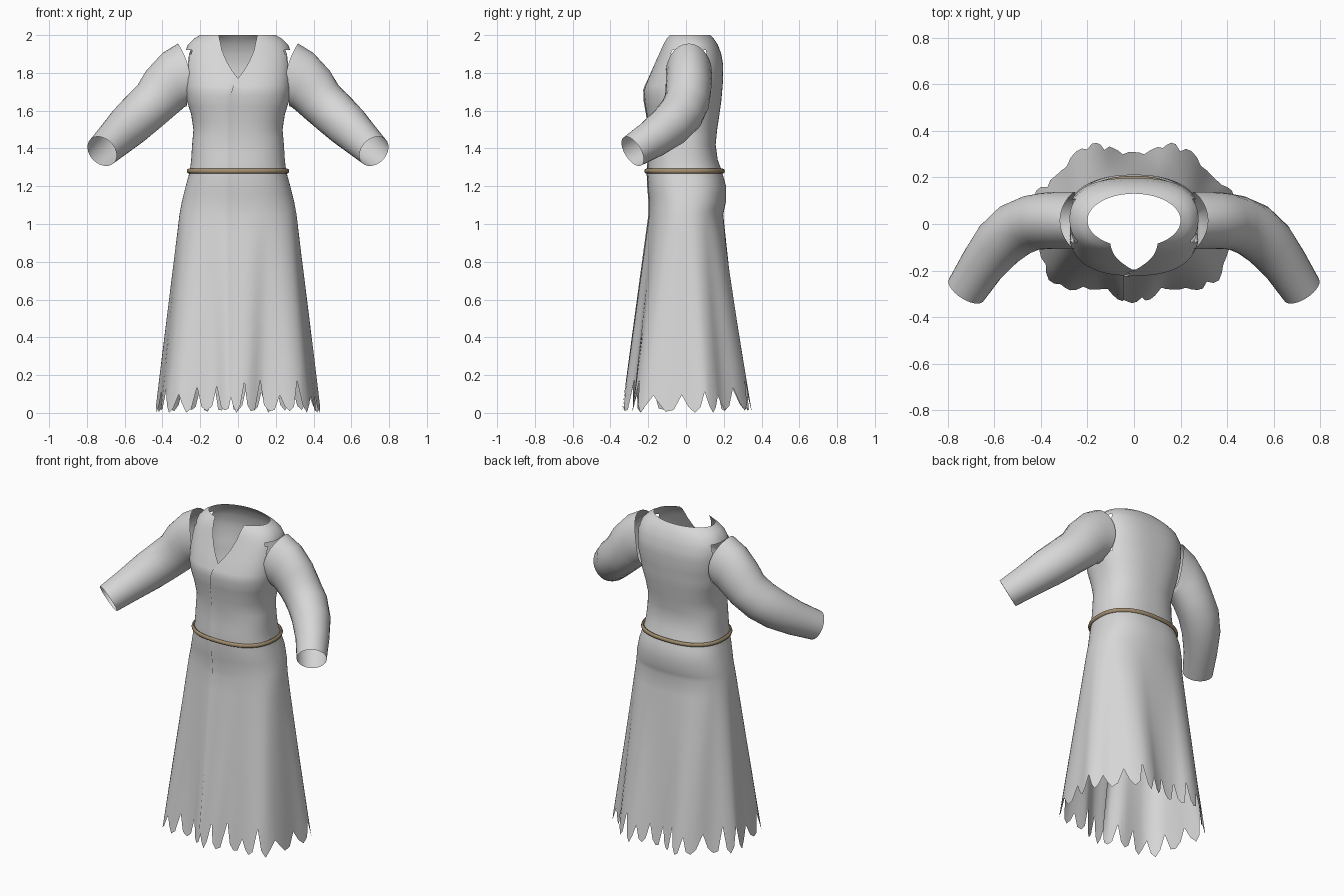
import bpy, math, random
from mathutils import Vector

if "Cube" in bpy.data.objects:
    bpy.data.objects.remove(bpy.data.objects["Cube"])

random.seed(4)
N = 96  # columns around the robe


def material(name, rgb):
    m = bpy.data.materials.new(name)
    m.diffuse_color = (*rgb, 1)
    m.use_nodes = True
    m.node_tree.nodes["Principled BSDF"].inputs["Base Color"].default_value = m.diffuse_color
    return m


cloth = material("grey cloth", (0.68, 0.68, 0.68))
rope = material("tan rope", (0.36, 0.27, 0.16))


def make(name, verts, faces, mat, angle=50):
    me = bpy.data.meshes.new(name)
    me.from_pydata(verts, [], faces)
    me.materials.append(mat)
    ob = bpy.data.objects.new(name, me)
    bpy.context.collection.objects.link(ob)
    bpy.ops.object.select_all(action='DESELECT')
    ob.select_set(True)
    bpy.context.view_layer.objects.active = ob
    bpy.ops.object.shade_smooth_by_angle(angle=math.radians(angle))
    return ob


def interp(table, z):
    """Linear lookup in rows sorted by their first entry."""
    if z <= table[0][0]:
        return table[0][1:]
    for a, b in zip(table, table[1:]):
        if z <= b[0]:
            f = (z - a[0]) / (b[0] - a[0])
            return [p + (q - p) * f for p, q in zip(a[1:], b[1:])]
    return table[-1][1:]


# Torso sections: height, half width, front y, back y, squareness
TORSO = [
    (1.05, .31, -.195, .197, 2.3), (1.12, .297, -.195, .212, 2.3),
    (1.20, .277, -.202, .212, 2.4), (1.28, .255, -.205, .19, 2.4),
    (1.34, .248, -.20, .168, 2.4), (1.42, .243, -.195, .157, 2.4),
    (1.50, .236, -.198, .165, 2.4), (1.58, .248, -.208, .177, 2.5),
    (1.65, .270, -.220, .187, 2.5), (1.71, .281, -.222, .192, 2.5),
    (1.77, .285, -.200, .197, 2.6), (1.84, .286, -.170, .197, 2.6),
    (1.90, .284, -.145, .187, 2.5), (1.95, .265, -.125, .168, 2.4),
    (1.98, .235, -.112, .148, 2.2), (2.00, .200, -.100, .130, 2.0)]
# Half outline of the wavy hem, from centre front to centre back
HEM = [(0, -.34), (.06, -.33), (.13, -.285), (.22, -.285), (.30, -.28),
       (.37, -.235), (.405, -.13), (.42, 0), (.44, .10), (.405, .16),
       (.335, .21), (.265, .30), (.19, .345), (.13, .345), (.07, .32), (0, .31)]
# x of the overlapping front edge and of the edge tucked beneath it
EDGES = [(1.62, -.045, -.03), (1.68, -.04, -.025), (1.73, -.026, -.014),
         (1.77, 0, 0), (1.81, .03, -.03), (1.86, .06, -.06),
         (1.92, .085, -.085), (2.0, .102, -.102)]


def hem_point(phi):
    phi = (phi + math.pi) % (2 * math.pi) - math.pi
    t = abs(phi) / math.pi * 15
    i = min(int(t), 14)
    f = t - i

    def at(j):
        if j < 0:
            return Vector((-HEM[-j][0], HEM[-j][1]))
        if j > 15:
            return Vector((-HEM[30 - j][0], HEM[30 - j][1]))
        return Vector(HEM[j])
    a, b, c, d = (at(i + j) for j in (-1, 0, 1, 2))
    p = b + .5 * f * (c - a + f * (2 * a - 5 * b + 4 * c - d + f * (3 * (b - c) + d - a)))
    return Vector((math.copysign(p.x, phi), p.y))


def outline(z, phi):
    """Point on the robe outline; phi = 0 is the centre front."""
    hx, yf, yb, n = interp(TORSO, max(z, 1.05))
    s, c = math.sin(phi), math.cos(phi)
    mid = (yf + yb) / 2
    p = Vector((math.copysign(abs(s) ** (2 / n), s) * hx,
                mid - math.copysign(abs(c) ** (2 / n), c) * (yb - yf) / 2))
    if z < 1.05:
        p = p.lerp(hem_point(phi), (1.05 - z) / 1.05)
    return p


def angle_at(z, x):
    lo, hi = -1.1, 1.1
    for _ in range(30):
        m = (lo + hi) / 2
        lo, hi = (m, hi) if outline(z, m).x < x else (lo, m)
    return lo


# Robe body: one wrapped sheet with a ragged hem, crossover front and V neck
rows = [0, .25, .5, .75, .95, 1.05, 1.08, 1.12, 1.16, 1.2, 1.24, 1.28, 1.34, 1.38,
        1.42, 1.46, 1.5, 1.54, 1.58, 1.62, 1.65, 1.68, 1.71, 1.73, 1.77, 1.81,
        1.84, 1.86, 1.9, 1.92, 1.95, 1.98, 2.0]
hem_z = []
for k in range(N + 1):
    hem_z.append((random.uniform(.09, .18), random.uniform(.03, .05),
                  random.uniform(0, .015), random.uniform(.015, .045))[k % 4])
hem_z[2] = 0
verts, faces = [], []
for r, row_z in enumerate(rows):
    for k in range(N + 1):
        z = hem_z[k] if r == 0 else row_z
        xa, xb = interp(EDGES, z)
        pa, pb = angle_at(z, xa), angle_at(z, xb)
        p = outline(z, pa + (2 * math.pi + pb - pa) * k / N)
        if z < 1.76 and k in (0, N):       # lap one edge over the other
            p.y += -.005 if k == 0 else .008
        verts.append((p.x, p.y, z))
W = N + 1
for r in range(len(rows) - 1):
    for k in range(N):
        f = (r * W + k, r * W + k + 1, (r + 1) * W + k + 1, (r + 1) * W + k)
        c = sum((Vector(verts[i]) for i in f), Vector()) / 4
        armhole = abs(c.x) > .2 and 1.69 < c.z < 1.92 and abs(c.y - .015) < .09
        if not armhole:
            faces.append(f)
make("robe_body", verts, faces, cloth)

# Sleeves: centre x, y, z, horizontal radius, vertical radius
SLEEVE = [(.295, .015, 1.795, .122, .162), (.335, .015, 1.765, .122, .155),
          (.385, .013, 1.715, .121, .140), (.44, .005, 1.65, .119, .126),
          (.51, -.025, 1.585, .119, .122), (.58, -.085, 1.52, .112, .116),
          (.65, -.175, 1.452, .098, .102), (.72, -.283, 1.385, .088, .088)]
M = 28
centres = [Vector(s[:3]) for s in SLEEVE]
axes = [(centres[min(i + 1, 7)] - centres[max(i - 1, 0)]).normalized() for i in range(8)]
axes[0] = Vector((1, 0, -.14)).normalized()
axes[1] = Vector((1, 0, -.45)).normalized()
for side, label in ((1, "left"), (-1, "right")):
    verts, faces = [], []
    for i, (c, t) in enumerate(zip(centres, axes)):
        u = Vector((0, 0, 1)).cross(t).normalized()
        v = t.cross(u)
        for k in range(M):
            a = 2 * math.pi * k / M
            p = c + u * math.cos(a) * SLEEVE[i][3] + v * math.sin(a) * SLEEVE[i][4]
            if i == 0:                     # wrap the armhole edge onto the torso
                p.x -= .04 * math.cos(a) ** 2
            verts.append((p.x * side, p.y, p.z))
    for i in range(7):
        for k in range(M):
            f = (i * M + k, i * M + (k + 1) % M, (i + 1) * M + (k + 1) % M, (i + 1) * M + k)
            faces.append(f if side > 0 else f[::-1])
    make(label + "_sleeve", verts, faces, cloth)

# Belt: a thin cord around the waist
S, R = 96, 8
verts, faces = [], []
for k in range(S):
    p = outline(1.28, 2 * math.pi * k / S)
    out = Vector((p.x / .255 ** 2, p.y / .2 ** 2)).normalized()
    for j in range(R):
        a = 2 * math.pi * j / R
        q = p + out * (.006 + .010 * math.cos(a))
        verts.append((q.x, q.y, 1.28 + .013 * math.sin(a)))
        faces.append((k * R + j, (k + 1) % S * R + j,
                      (k + 1) % S * R + (j + 1) % R, k * R + (j + 1) % R))
make("belt", verts, faces, rope)
